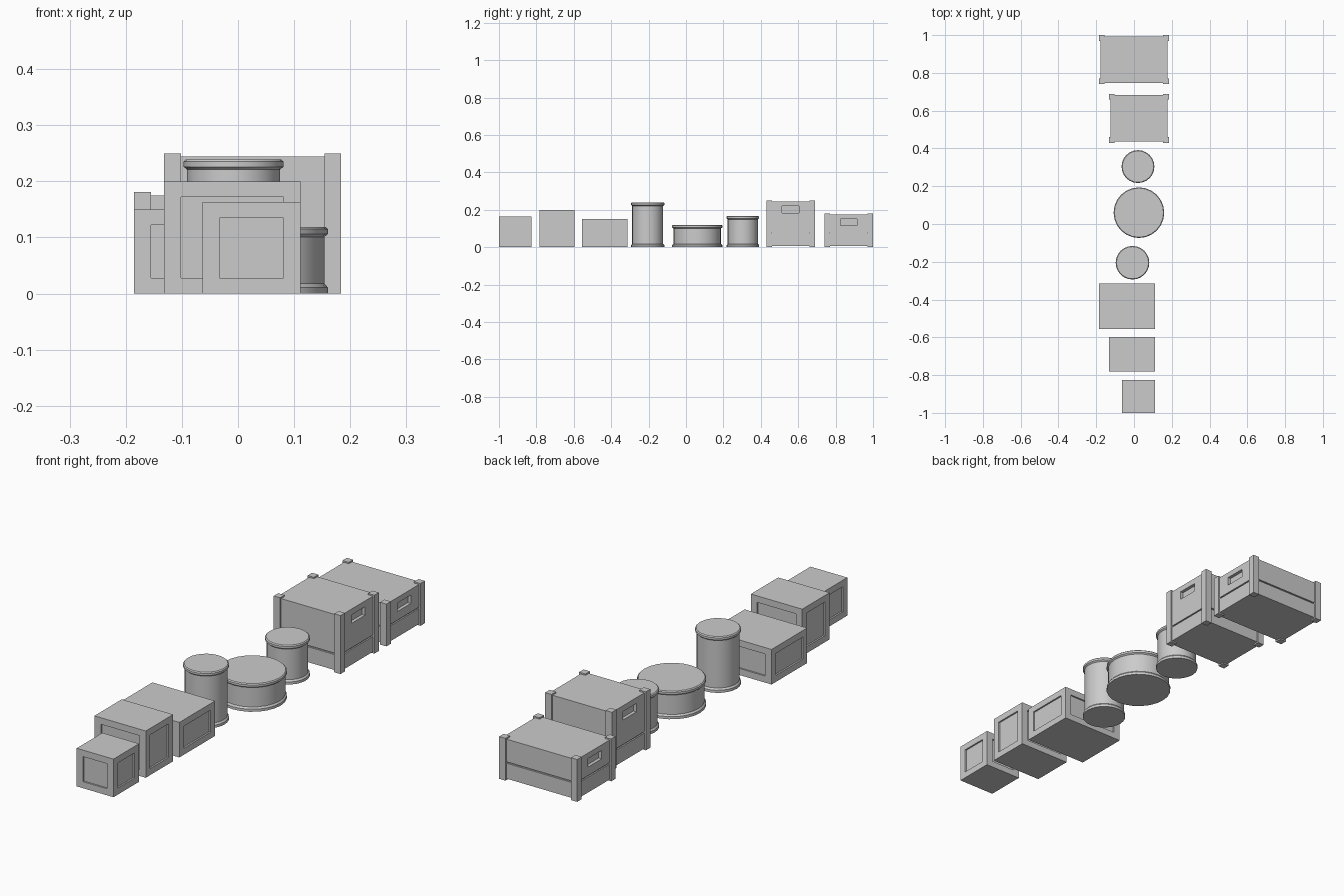
import bpy, bmesh, math
from mathutils import Vector

if "Cube" in bpy.data.objects:
    bpy.data.objects.remove(bpy.data.objects["Cube"])


def add_box(bm, x0, x1, y0, y1, z0, z1):
    r = bmesh.ops.create_cube(bm, size=1)
    for v in r["verts"]:
        v.co = ((x0 + x1) / 2 + v.co.x * (x1 - x0),
                (y0 + y1) / 2 + v.co.y * (y1 - y0),
                (z0 + z1) / 2 + v.co.z * (z1 - z0))
    return list({f for v in r["verts"] for f in v.link_faces})


def recess(bm, face, width, z0, z1, depth):
    """Sink a rectangular panel of given width and height range into a side face."""
    face.normal_update()
    n, c = face.normal.copy(), face.calc_center_median()
    side = Vector((-n.y, n.x, 0))
    bmesh.ops.inset_individual(bm, faces=[face], thickness=0.01)
    for v in face.verts:
        s = 1 if (v.co - c).dot(side) > 0 else -1
        z = z1 if v.co.z > c.z else z0
        p = c + side * s * width / 2
        v.co = (p.x, p.y, z)
    inner = bmesh.ops.extrude_discrete_faces(bm, faces=[face])["faces"][0]
    for v in inner.verts:
        v.co -= n * depth


def finish(bm, name):
    bmesh.ops.recalc_face_normals(bm, faces=bm.faces)
    me = bpy.data.meshes.new(name)
    bm.to_mesh(me)
    bm.free()
    ob = bpy.data.objects.new(name, me)
    bpy.context.collection.objects.link(ob)
    return ob


def panel_box(name, x0, x1, y0, y1, h):
    bm = bmesh.new()
    for f in add_box(bm, x0, x1, y0, y1, 0, h):
        f.normal_update()
        if abs(f.normal.z) < 0.5:
            w = (y1 - y0) if abs(f.normal.x) > 0.5 else (x1 - x0)
            recess(bm, f, w - 0.06, 0.028, h - 0.028, 0.007)
    finish(bm, name)


def canister(name, x, y, r, h, sides=24):
    # Lathe profile: base rim, body, lid rim
    b = r - 0.006
    prof = [(r, 0), (r, 0.011), (b, 0.018), (b, h - 0.018),
            (r, h - 0.013), (r, h - 0.004), (r - 0.004, h)]
    bm = bmesh.new()
    rings = [[bm.verts.new((x + pr * math.cos(2 * math.pi * i / sides),
                            y + pr * math.sin(2 * math.pi * i / sides), z))
              for i in range(sides)] for pr, z in prof]
    for lo, hi in zip(rings, rings[1:]):
        for i in range(sides):
            j = (i + 1) % sides
            bm.faces.new((lo[i], lo[j], hi[j], hi[i]))
    bm.faces.new(rings[0][::-1])
    bm.faces.new(rings[-1])
    ob = finish(bm, name)
    bpy.ops.object.select_all(action='DESELECT')
    ob.select_set(True)
    bpy.context.view_layer.objects.active = ob
    bpy.ops.object.shade_smooth_by_angle(angle=math.radians(30))


def crate(name, x0, x1, y0, y1, h, hz):
    p, t, split = 0.007, 0.03, 0.075
    # Corner posts
    bm = bmesh.new()
    for px in (x0, x1 - t):
        for py in (y0, y1 - t):
            add_box(bm, px, px + t, py, py + t, 0, h)
    finish(bm, name + "_posts")
    # Lower and upper planks with a groove between, around a core
    a, b, c, d = x0 + p, x1 - p, y0 + p, y1 - p
    bm = bmesh.new()
    add_box(bm, a, b, c, d, 0.006, split - 0.003)
    add_box(bm, a + 0.006, b - 0.006, c + 0.006, d - 0.006, split - 0.003, split + 0.003)
    upper = add_box(bm, a, b, c, d, split + 0.003, h - 0.006)
    # Hand holds on both ends
    for f in upper:
        f.normal_update()
        if abs(f.normal.x) > 0.5:
            recess(bm, f, 0.09, hz, hz + 0.036, 0.014)
    finish(bm, name + "_body")


# Row of boxes, canisters and crates
panel_box("small_box", -0.063, 0.111, -1.0, -0.827, 0.163)
panel_box("tall_box", -0.132, 0.111, -0.782, -0.597, 0.2)
panel_box("wide_box", -0.185, 0.111, -0.555, -0.314, 0.15)
canister("tall_canister", -0.008, -0.205, 0.089, 0.239)
canister("wide_canister", 0.026, 0.06, 0.134, 0.119)
canister("small_canister", 0.021, 0.304, 0.087, 0.167)
crate("tall_crate", -0.132, 0.184, 0.43, 0.689, 0.25, 0.183)
crate("wide_crate", -0.185, 0.184, 0.74, 1.0, 0.181, 0.115)
